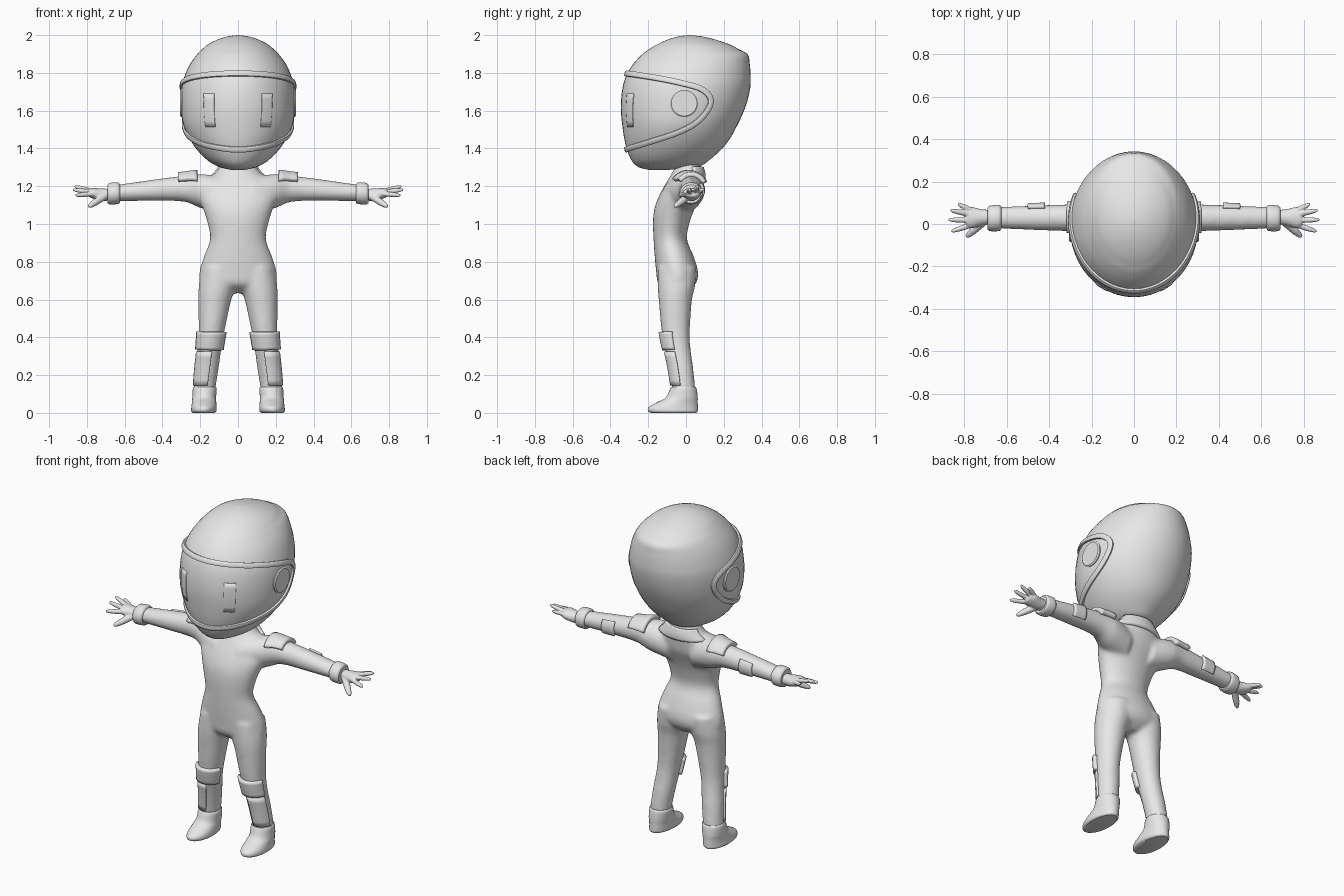
import bpy, bmesh
from math import sin, cos, pi, radians
from mathutils import Vector

cube = bpy.data.objects.get("Cube")
if cube:
    bpy.data.objects.remove(cube)

grey = bpy.data.materials.new("plain_grey")
grey.use_nodes = True
grey.diffuse_color = (0.8, 0.8, 0.8, 1)
grey.node_tree.nodes["Principled BSDF"].inputs["Base Color"].default_value = (0.8, 0.8, 0.8, 1)


class Loft:
    """Smooth tube through rows (s, u0, u1, v0, v1); angle 0 faces -v."""
    def __init__(self, rows, axis="z"):
        self.rows, self.axis = rows, axis

    def slope(self, i, k):
        a, b = self.rows[max(i - 1, 0)], self.rows[min(i + 1, len(self.rows) - 1)]
        return (b[k] - a[k]) / (b[0] - a[0])

    def value(self, s, k):
        r = self.rows
        i = 0
        while i < len(r) - 2 and s > r[i + 1][0]:
            i += 1
        h = r[i + 1][0] - r[i][0]
        t = min(max((s - r[i][0]) / h, 0), 1)
        p, q = r[i][k], r[i + 1][k]
        m, n = self.slope(i, k) * h, self.slope(i + 1, k) * h
        d = q - p
        return p + t * (m + t * (3 * d - 2 * m - n + t * (m + n - 2 * d)))

    def point(self, s, a):
        u0, u1, v0, v1 = (self.value(s, k) for k in range(1, 5))
        u = (u0 + u1) / 2 + (u1 - u0) / 2 * sin(a)
        v = (v0 + v1) / 2 - (v1 - v0) / 2 * cos(a)
        return Vector((u, v, s) if self.axis == "z" else (s, u, v))

    def normal(self, s, a):
        e = 0.003
        da = self.point(s, a + e) - self.point(s, a - e)
        ds = self.point(s + e, a) - self.point(s - e, a)
        return da.cross(ds).normalized()

    def stations(self, steps):
        out = [self.rows[0][0]]
        for a, b in zip(self.rows, self.rows[1:]):
            out += [a[0] + (b[0] - a[0]) * k / steps for k in range(1, steps + 1)]
        return out


def skin(bm, rings, wrap=True, loop=False):
    rings = [[bm.verts.new(p) for p in ring] for ring in rings]
    n = len(rings[0])
    for i in range(len(rings) if loop else len(rings) - 1):
        a, b = rings[i], rings[(i + 1) % len(rings)]
        for j in range(n if wrap else n - 1):
            k = (j + 1) % n
            bm.faces.new((a[j], a[k], b[k], b[j]))
    if wrap and not loop:
        bm.faces.new(rings[0][::-1])
        bm.faces.new(rings[-1])


def add_loft(bm, loft, sides=32, steps=4):
    skin(bm, [[loft.point(s, 2 * pi * j / sides) for j in range(sides)]
              for s in loft.stations(steps)])


def finish(name, bm, mirror=False, voxel=0, smooth=0, solid=0, angle=35):
    bmesh.ops.recalc_face_normals(bm, faces=bm.faces)
    me = bpy.data.meshes.new(name)
    bm.to_mesh(me)
    bm.free()
    me.materials.append(grey)
    ob = bpy.data.objects.new(name, me)
    bpy.context.collection.objects.link(ob)
    bpy.ops.object.select_all(action="DESELECT")
    ob.select_set(True)
    bpy.context.view_layer.objects.active = ob
    bpy.ops.object.shade_smooth_by_angle(angle=radians(angle))
    if solid:
        mod = ob.modifiers.new("thickness", "SOLIDIFY")
        mod.thickness, mod.offset = solid, -1
    if voxel:
        mod = ob.modifiers.new("blend", "REMESH")
        mod.mode, mod.voxel_size, mod.use_smooth_shade = "VOXEL", voxel, True
        mod = ob.modifiers.new("soften", "SMOOTH")
        mod.factor, mod.iterations = 0.5, smooth
    if mirror:
        ob.modifiers.new("mirror", "MIRROR").use_mirror_merge = False
    return ob


def loft_part(name, loft, **kw):
    bm = bmesh.new()
    add_loft(bm, loft, 48)
    return finish(name, bm, **kw)


def patch(name, loft, s0, s1, a0, a1, off, solid, mirror=True):
    """Raised plate following part of a loft."""
    bm = bmesh.new()
    n, rings = 16, []
    for i in range(7):
        s = s0 + (s1 - s0) * i / 6
        angles = [radians(a0 + (a1 - a0) * j / n) for j in range(n + 1)]
        rings.append([loft.point(s, a) + loft.normal(s, a) * off for a in angles])
    skin(bm, rings, wrap=False)
    # keep the outer side facing away from the limb
    finish(name, bm, mirror=mirror, solid=solid)


# Suit: torso, arms and legs blended into one skin
torso = Loft([(.635, -.05, .05, -.09, .0), (.68, -.19, .19, -.145, .05), (.74, -.205, .205, -.157, .065),
              (.83, -.18, .18, -.166, .04), (.92, -.148, .148, -.172, .005),
              (1.01, -.163, .163, -.175, .02), (1.08, -.185, .185, -.168, .045),
              (1.15, -.21, .21, -.142, .075), (1.21, -.19, .19, -.11, .085),
              (1.26, -.13, .13, -.08, .09), (1.30, -.10, .10, -.06, .08), (1.36, -.09, .09, -.06, .07)])
arm = Loft([(.08, -.13, .08, 1.05, 1.25), (.2, -.08, .10, 1.085, 1.265), (.28, -.04, .094, 1.117, 1.257),
            (.45, -.03, .088, 1.122, 1.235), (.66, -.02, .08, 1.12, 1.205)], "x")
leg = Loft([(.06, .125, .235, -.07, .05), (.14, .117, .233, -.075, .048), (.25, .10, .224, -.092, .037),
            (.34, .088, .214, -.112, .024), (.42, .074, .209, -.128, .02), (.60, .035, .21, -.145, .032),
            (.67, .012, .208, -.15, .048), (.77, .01, .19, -.15, .055)])
bm = bmesh.new()
add_loft(bm, arm)
add_loft(bm, leg)
copy = bmesh.ops.duplicate(bm, geom=bm.verts[:] + bm.edges[:] + bm.faces[:])["geom"]
bmesh.ops.scale(bm, vec=(-1, 1, 1), verts=[g for g in copy if isinstance(g, bmesh.types.BMVert)])
add_loft(bm, torso)
finish("suit", bm, voxel=0.011, smooth=9)

# Helmet shell with a raised tail at the back
helmet = Loft([(1.285, -.03, .03, -.19, -.11), (1.30, -.095, .095, -.25, .05), (1.34, -.165, .165, -.29, .125),
               (1.42, -.237, .237, -.32, .21), (1.52, -.288, .288, -.337, .27),
               (1.62, -.302, .302, -.345, .315), (1.72, -.299, .299, -.336, .34),
               (1.79, -.28, .28, -.315, .342), (1.85, -.252, .252, -.277, .337),
               (1.90, -.215, .215, -.23, .325), (1.925, -.19, .19, -.195, .28), (1.95, -.16, .16, -.155, .232),
               (1.975, -.112, .112, -.10, .16), (1.993, -.055, .055, -.04, .085), (2.0, -.004, .004, .01, .025)])
loft_part("helmet", helmet)

# Visor rim: closed path in (angle, height) swept with a flat section
half = [(0, 1.795), (30, 1.79), (60, 1.772), (85, 1.745), (105, 1.71), (115, 1.645),
        (108, 1.55), (90, 1.487), (60, 1.437), (30, 1.407), (0, 1.395)]
path = [Vector(p) for p in half + [(-a, z) for a, z in half[-2:0:-1]]]
fine = []
for i in range(len(path)):
    a, b, c, d = (path[(i + k) % len(path)] for k in (-1, 0, 1, 2))
    for k in range(6):
        t = k / 6
        fine.append(b + (c - a) * t / 2 + (a * 2 - b * 5 + c * 4 - d) * t * t / 2
                    + (b * 3 - a - c * 3 + d) * t ** 3 / 2)
spots = [helmet.point(z, radians(a)) for a, z in fine]
rings = []
for i, (a, z) in enumerate(fine):
    n = helmet.normal(z, radians(a))
    side = (spots[(i + 1) % len(spots)] - spots[i - 1]).normalized().cross(n)
    rings.append([spots[i] + side * w + n * h for w, h in
                  ((-.015, -.01), (-.015, .009), (-.009, .013), (.009, .013), (.015, .009), (.015, -.01))])
bm = bmesh.new()
skin(bm, rings, loop=True)
finish("visor_rim", bm)

# Visor pivot discs and eye panels
bm = bmesh.new()
skin(bm, [[(x, -.01 + r * cos(j * pi / 20), 1.64 + r * sin(j * pi / 20)) for j in range(40)]
          for x, r in ((.26, .075), (.3, .075), (.306, .068))])
finish("visor_pivot", bm, mirror=True)
patch("eye_panel", helmet, 1.515, 1.69, 24.5, 36.5, .003, .006)

# Collar, shoulder, elbow, knee and shin pads
patch("collar_back", torso, 1.235, 1.30, 110, 250, .014, .03, mirror=False)
patch("shoulder_pad", arm, .215, .315, 115, 235, .022, .03)
patch("elbow_pad", arm, .42, .50, 50, 130, .012, .02)
patch("knee_pad", leg, .335, .43, -75, 75, .016, .03)
patch("shin_plate", leg, .145, .325, -12, 75, .009, .016)

# Wrist cuffs
loft_part("wrist_cuff", Loft([(.625, -.024, .082, 1.112, 1.21), (.635, -.033, .09, 1.106, 1.22),
                              (.68, -.033, .086, 1.104, 1.217), (.69, -.024, .078, 1.11, 1.208)], "x"), mirror=True)

# Boots
loft_part("boot", Loft([(0, .125, .24, -.185, .055), (.008, .115, .248, -.2, .062), (.03, .113, .247, -.198, .063),
                        (.055, .115, .244, -.155, .062), (.08, .116, .242, -.108, .062),
                        (.13, .113, .239, -.084, .056), (.138, .118, .234, -.079, .05)]), mirror=True)

# Hands: palm with four fingers and a thumb
bm = bmesh.new()
add_loft(bm, Loft([(.67, .0, .065, 1.125, 1.185), (.72, -.008, .07, 1.122, 1.188),
                   (.77, -.02, .08, 1.135, 1.19), (.79, -.01, .07, 1.145, 1.187)], "x"), 24)
fingers = [((.76, .06, 1.167), (.83, .095, 1.185), .014), ((.77, .045, 1.172), (.865, .065, 1.2), .014),
           ((.77, .018, 1.168), (.875, .02, 1.182), .014), ((.77, -.005, 1.16), (.86, -.035, 1.152), .014),
           ((.71, .01, 1.145), (.79, -.06, 1.092), .02)]
for base, tip, r in fingers:
    base, tip = Vector(base), Vector(tip)
    turn = (tip - base).to_track_quat("Z", "Y")
    skin(bm, [[base.lerp(tip, t) + turn @ Vector((cos(j * pi / 6), sin(j * pi / 6), 0)) * r * k
               for j in range(12)] for t, k in ((0, 1), (.6, .9), (.9, .65), (1, .35))])
finish("hand", bm, voxel=0.004, smooth=2, mirror=True)
